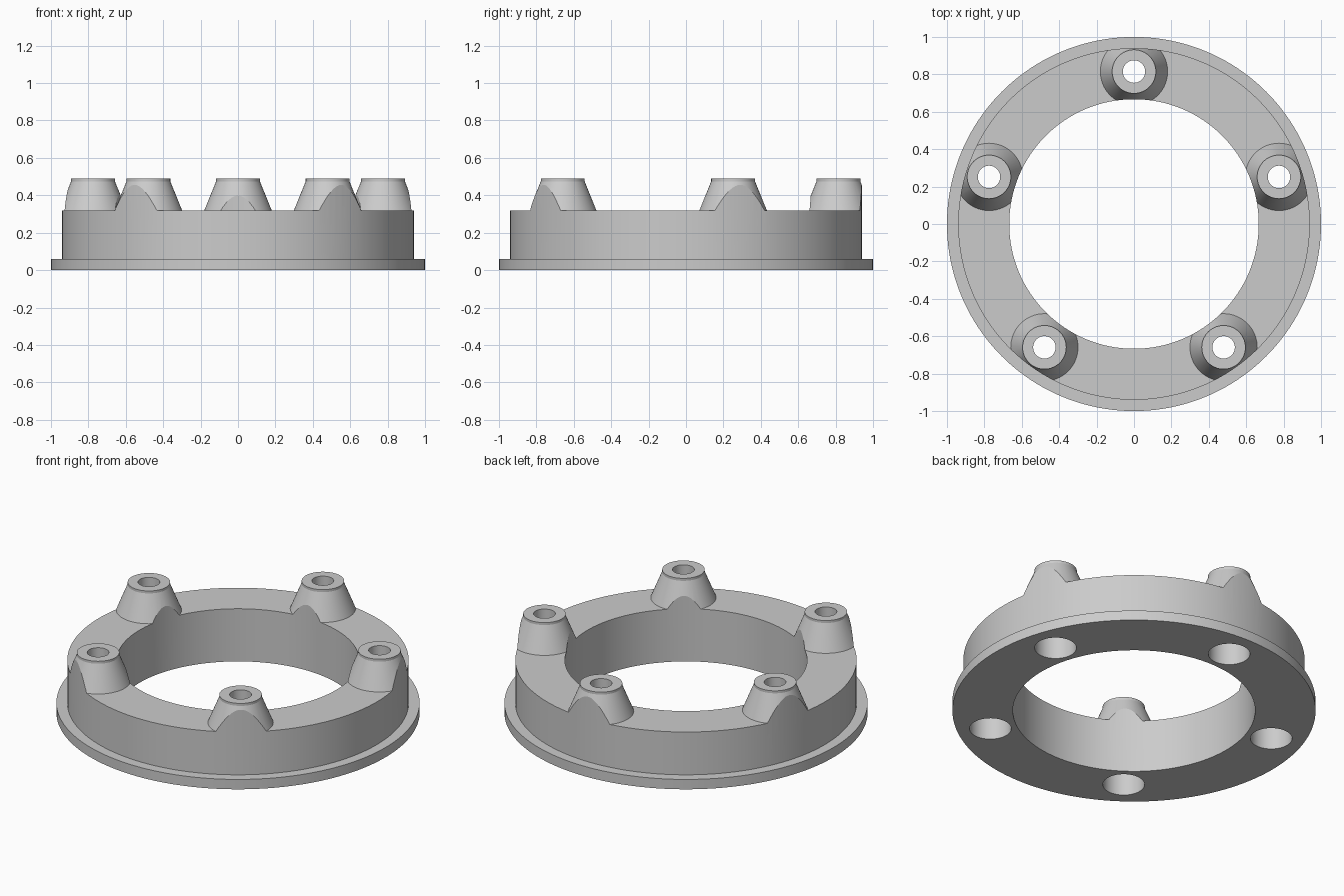
import bpy, bmesh, math

cube = bpy.data.objects.get("Cube")
if cube:
    bpy.data.objects.remove(cube, do_unlink=True)

RING_TOP = 0.32
BOSS_RADIUS = 0.815
BOSS_COUNT = 5

grey = bpy.data.materials.new("plain grey")
grey.use_nodes = True
colour = (0.6, 0.6, 0.6, 1)
grey.diffuse_color = colour
grey.node_tree.nodes["Principled BSDF"].inputs["Base Color"].default_value = colour


def lathe(name, profile, segments, centres=((0, 0),)):
    """Closed solid of revolution from (radius, height) pairs, at each centre."""
    bm = bmesh.new()
    for cx, cy in centres:
        rings = []
        for r, z in profile:
            rings.append([bm.verts.new((cx + r * math.cos(a), cy + r * math.sin(a), z))
                          for a in (math.tau * i / segments for i in range(segments))])
        for low, high in zip(rings, rings[1:]):
            for i in range(segments):
                j = (i + 1) % segments
                bm.faces.new((low[i], low[j], high[j], high[i]))
        bm.faces.new(rings[0][::-1])
        bm.faces.new(rings[-1])
    mesh = bpy.data.meshes.new(name)
    bm.to_mesh(mesh)
    bm.free()
    mesh.materials.append(grey)
    obj = bpy.data.objects.new(name, mesh)
    bpy.context.collection.objects.link(obj)
    return obj


def combine(target, tool, operation):
    """Apply a boolean and remove the tool."""
    mod = target.modifiers.new(operation, 'BOOLEAN')
    mod.operation = operation
    mod.solver = 'EXACT'
    mod.object = tool
    bpy.ops.object.select_all(action='DESELECT')
    bpy.context.view_layer.objects.active = target
    target.select_set(True)
    bpy.ops.object.modifier_apply(modifier=mod.name)
    bpy.data.objects.remove(tool, do_unlink=True)


centres = []
for k in range(BOSS_COUNT):
    a = math.pi / 2 + math.tau * k / BOSS_COUNT
    centres.append((BOSS_RADIUS * math.cos(a), BOSS_RADIUS * math.sin(a)))

# Oversized blank with tapered bosses on top
ring = lathe("flanged_ring", [(1.2, -0.1), (1.2, RING_TOP)], 64)
bosses = lathe("bosses", [(0.18, 0.2), (0.18, RING_TOP), (0.117, 0.475), (0.117, 0.49)],
               64, centres)
combine(ring, bosses, 'UNION')

# Trim to the flange and outer wall, which also clips the bosses
envelope = lathe("envelope", [(1, 0), (1, 0.06), (0.94, 0.06), (0.94, 0.8)], 160)
combine(ring, envelope, 'INTERSECT')

# Central opening
bore = lathe("bore", [(0.667, -0.3), (0.667, 0.9)], 160)
combine(ring, bore, 'DIFFERENCE')

# Screw holes with wide recesses from below
drills = lathe("drills", [(0.115, -0.3), (0.115, RING_TOP), (0.06, RING_TOP), (0.06, 0.9)],
               48, centres)
combine(ring, drills, 'DIFFERENCE')

bpy.ops.object.shade_smooth_by_angle(angle=math.radians(20))
